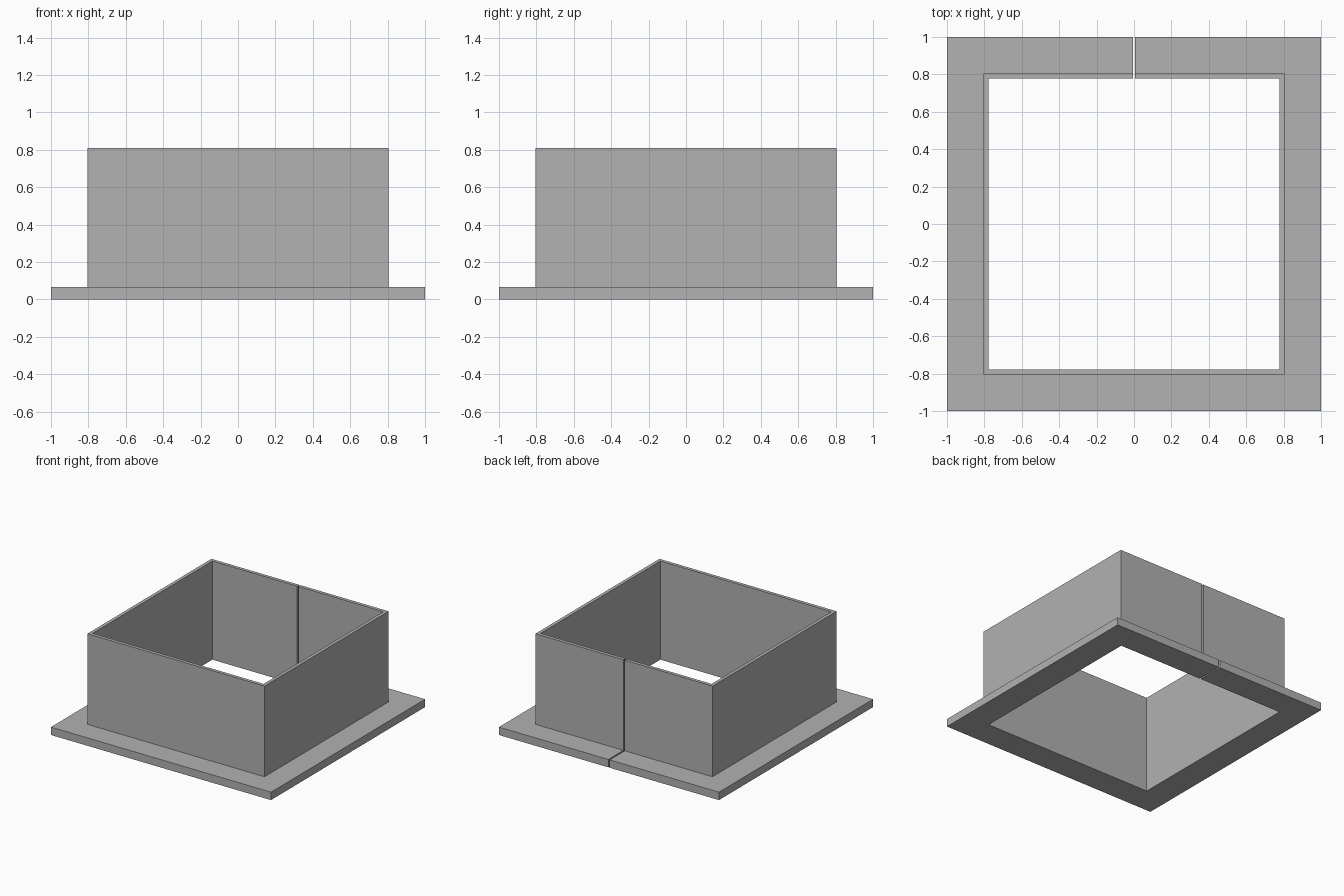
import bpy
import bmesh

cube = bpy.data.objects.get("Cube")
if cube:
    bpy.data.objects.remove(cube, do_unlink=True)

INNER, OUTER, RIM = 0.777, 0.805, 1.0    # half-widths of opening, collar, flange
FLANGE_H, HEIGHT = 0.065, 0.81
SLIT = 0.006                             # half-width of the back slit

grey = bpy.data.materials.new("plain grey")
grey.use_nodes = True
colour = (0.445, 0.445, 0.445, 1.0)
grey.diffuse_color = colour
grey.node_tree.nodes["Principled BSDF"].inputs["Base Color"].default_value = colour

# L-shaped section: flat flange with an upright collar wall
section = [(INNER, 0), (RIM, 0), (RIM, FLANGE_H),
           (OUTER, FLANGE_H), (OUTER, HEIGHT), (INNER, HEIGHT)]

# Square path starting and ending at the slit in the middle of the back
stations = [lambda r: (SLIT, r), lambda r: (r, r), lambda r: (r, -r),
            lambda r: (-r, -r), lambda r: (-r, r), lambda r: (-SLIT, r)]

bm = bmesh.new()
rings = [[bm.verts.new((*place(r), z)) for r, z in section] for place in stations]
for a, b in zip(rings, rings[1:]):
    for i in range(len(section)):
        j = (i + 1) % len(section)
        bm.faces.new((a[i], a[j], b[j], b[i]))

# Close the two faces of the slit
bm.faces.new(rings[0])
bm.faces.new(rings[-1])
bmesh.ops.recalc_face_normals(bm, faces=bm.faces)

mesh = bpy.data.meshes.new("flanged_collar")
bm.to_mesh(mesh)
bm.free()
mesh.materials.append(grey)
collar = bpy.data.objects.new("flanged_collar", mesh)
bpy.context.collection.objects.link(collar)
